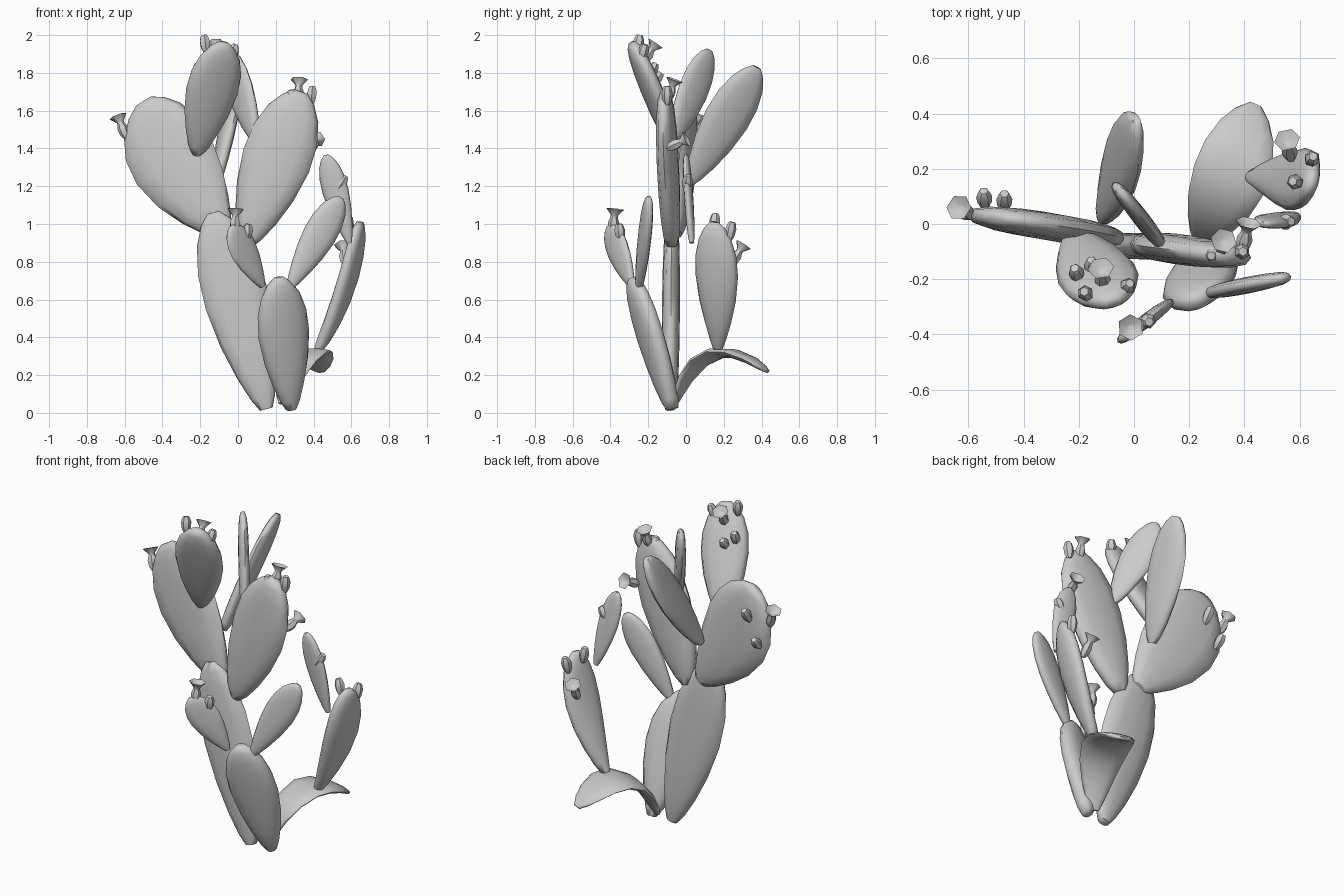
import bpy, bmesh, math
from mathutils import Vector

if "Cube" in bpy.data.objects:
    bpy.data.objects.remove(bpy.data.objects["Cube"])

# pad silhouette: (position along axis, half-width factor, half-thickness factor)
PAD = [(0, .20, .55), (.06, .38, .78), (.18, .62, .92), (.35, .86, 1), (.55, 1, 1),
       (.72, .96, .95), (.86, .76, .85), (.95, .48, .68), (1, .2, .38)]
SIDES = 12


def finish(name, bm, angle):
    bmesh.ops.recalc_face_normals(bm, faces=bm.faces)
    me = bpy.data.meshes.new(name)
    bm.to_mesh(me)
    bm.free()
    ob = bpy.data.objects.new(name, me)
    bpy.context.collection.objects.link(ob)
    bpy.ops.object.select_all(action='DESELECT')
    ob.select_set(True)
    bpy.context.view_layer.objects.active = ob
    bpy.ops.object.shade_smooth_by_angle(angle=math.radians(angle))
    return ob


def skin(bm, rings):
    # bridge consecutive rings and close both ends
    loops = [[bm.verts.new(p) for p in r] for r in rings]
    n = len(loops[0])
    for a, b in zip(loops, loops[1:]):
        for i in range(n):
            j = (i + 1) % n
            bm.faces.new((a[i], a[j], b[j], b[i]))
    bm.faces.new(loops[0])
    bm.faces.new(loops[-1])


def pad(name, base, tip, normal, width, thick, ctrl=None, k=1.0):
    # flattened egg swept along a straight or bent axis; k < 1 moves the belly tipwards
    a, b, n0 = Vector(base), Vector(tip), Vector(normal)
    c = Vector(ctrl) if ctrl else (a + b) / 2
    side = n0.cross(b - a).normalized()
    rings = []
    for s, w, t in PAD:
        s = s ** k
        p = a * (1 - s) ** 2 + c * 2 * s * (1 - s) + b * s * s
        tan = ((c - a) * (1 - s) + (b - c) * s).normalized()
        nor = tan.cross(side).normalized()
        ring = []
        for i in range(SIDES):
            u = 2 * math.pi * i / SIDES
            v = math.copysign(abs(math.sin(u)) ** .8, math.sin(u))
            ring.append(p + side * math.cos(u) * w * width / 2 + nor * v * t * thick / 2)
        rings.append(ring)
    bm = bmesh.new()
    skin(bm, rings)
    finish(name, bm, 70)


def lathe(name, base, tip, profile, sides=6):
    # profile of (fraction of length, radius) turned about base -> tip
    a, b = Vector(base), Vector(tip)
    q = (b - a).to_track_quat('Z', 'Y')
    length = (b - a).length
    rings = [[a + q @ Vector((r * math.cos(2 * math.pi * i / sides),
                              r * math.sin(2 * math.pi * i / sides), h * length))
              for i in range(sides)] for h, r in profile]
    bm = bmesh.new()
    skin(bm, rings)
    finish(name, bm, 50)


BUD = [(0, .014), (.3, .026), (.65, .029), (.9, .022), (1, .016)]
FLOWER = [(0, .014), (.2, .026), (.45, .029), (.65, .02), (.74, .019),
          (1, .048), (.8, .017), (.79, .006)]

# main pads
pad("trunk_pad", (.15, -.085, .02), (-.13, -.075, 1.06), (0, 1, 0), .345, .095)
pad("front_pad", (.28, -.07, .02), (.215, -.285, .715), (-.35, .93, .3), .285, .115, k=.95)
pad("left_pad", (-.075, -.05, .95), (-.5, .025, 1.65), (.12, 1, 0), .465, .1,
    ctrl=(-.335, -.005, 1.27), k=.95)
pad("right_pad", (.04, -.075, .89), (.335, -.115, 1.7), (.1, 1, 0), .37, .11)

# drooping pad and the upright pads it carries
pad("drooping_pad", (.24, -.06, .05), (.44, .43, .22), (-.1, -.1, 1), .275, .05,
    ctrl=(.33, .09, .485))
pad("back_right_pad", (.425, .17, .335), (.645, .15, 1.01), (.63, -.2, -.2), .235, .085,
    ctrl=(.6, .17, .65), k=.87)
pad("back_right_upper_pad", (.59, .03, .9), (.465, 0, 1.365), (.15, 1, 0), .14, .045, k=.9)

# small pads on the front pad
pad("front_left_pad", (.13, -.285, .67), (-.035, -.41, .99), (.6, -.8, 0), .175, .05, k=.85)
pad("front_right_pad", (.27, -.25, .66), (.545, -.195, 1.14), (-.2, .98, 0), .18, .06, k=.88)

# crown pads
pad("top_front_pad", (-.22, -.04, 1.37), (-.075, -.285, 1.96), (-.2, .9, .4), .285, .1, k=.95)
pad("top_back_pad", (-.115, .02, 1.22), (.01, .375, 1.83), (.94, .18, -.29), .25, .075)
pad("top_middle_pad", (.095, -.07, 1.44), (-.055, .125, 1.92), (.77, .64, 0), .2, .06)

# fruit buds: base, tip
buds = [
    ((-.54, .06, 1.32), (-.545, .12, 1.39)), ((-.47, .05, 1.46), (-.47, .11, 1.545)),
    ((.385, -.1, 1.63), (.395, -.1, 1.73)), ((.295, -.105, 1.63), (.28, -.115, 1.71)),
    ((-.17, -.26, 1.91), (-.18, -.245, 2.0)), ((-.035, -.24, 1.86), (-.015, -.215, 1.95)),
    ((-.2, -.2, 1.77), (-.215, -.16, 1.85)), ((-.15, -.185, 1.73), (-.155, -.13, 1.8)),
    ((.595, .15, .96), (.575, .155, 1.055)), ((.64, .225, .91), (.65, .245, 1.01)),
    ((.525, .005, 1.18), (.57, .01, 1.255)), ((.045, -.345, .91), (.055, -.355, 1.0)),
]
for i, (a, b) in enumerate(buds):
    lathe(f"fruit_bud_{i + 1}", a, b, BUD)

# open flowers: base, rim centre
flowers = [
    ((-.59, .03, 1.455), (-.635, .06, 1.57)), ((.315, -.1, 1.65), (.325, -.06, 1.765)),
    ((.39, -.1, 1.4), (.415, .005, 1.45)), ((-.11, -.23, 1.85), (-.12, -.16, 1.955)),
    ((.57, .235, .78), (.555, .305, .89)), ((-.02, -.39, .95), (-.012, -.375, 1.08)),
]
for i, (a, b) in enumerate(flowers):
    lathe(f"flower_{i + 1}", a, b, FLOWER)
